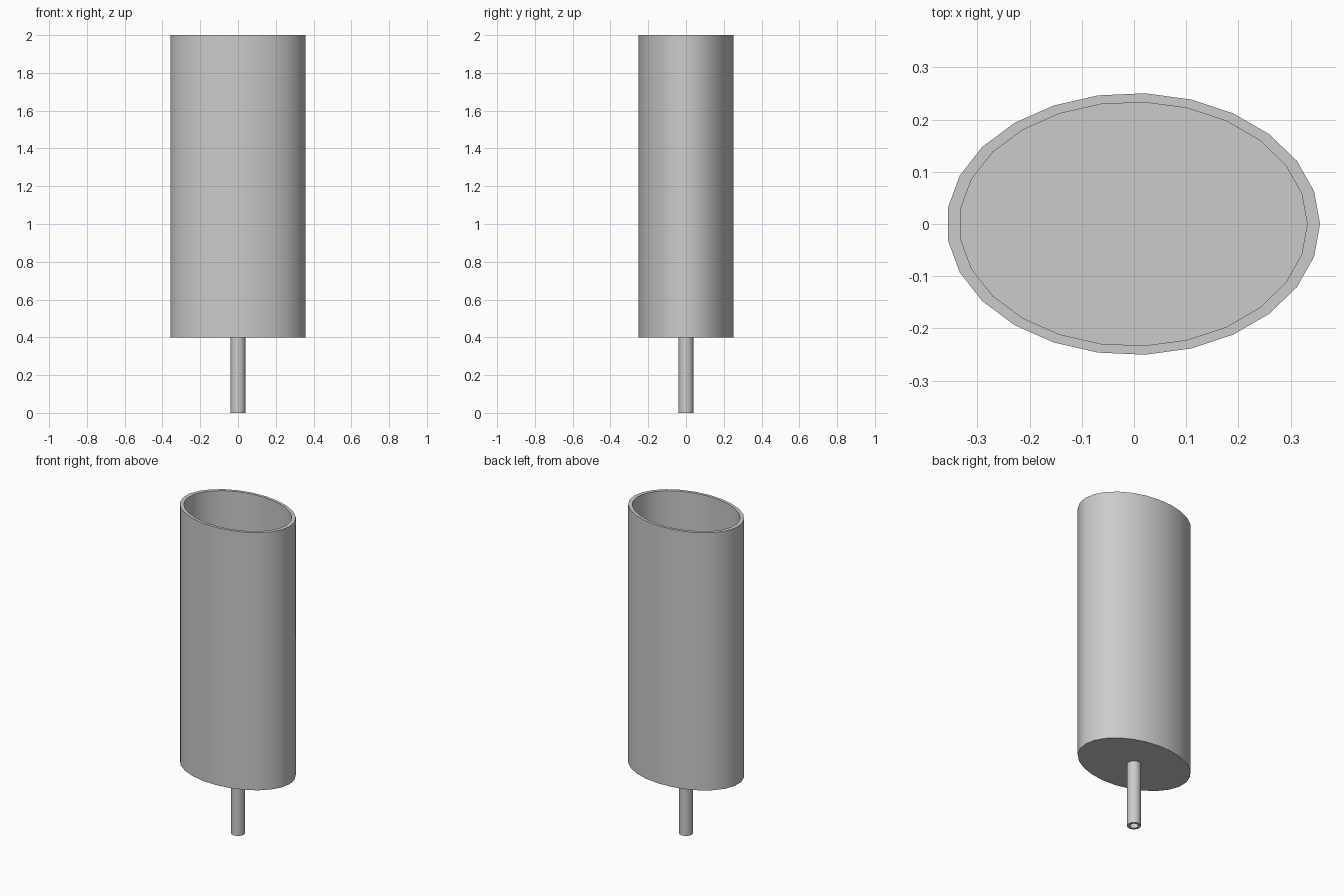
import bpy
import bmesh
from math import cos, sin, tau

cube = bpy.data.objects.get("Cube")
if cube:
    bpy.data.objects.remove(cube, do_unlink=True)

grey = bpy.data.materials.new("plain grey")
grey.use_nodes = True
colour = (0.6, 0.6, 0.6, 1)
grey.diffuse_color = colour
grey.node_tree.nodes["Principled BSDF"].inputs["Base Color"].default_value = colour


def hollow_tube(name, sides, rings, centre_x=0):
    """Skin a closed-ended skin through elliptical rings of (rx, ry, z)."""
    bm = bmesh.new()
    loops = []
    for rx, ry, z in rings:
        loops.append([bm.verts.new((centre_x + rx * cos(tau * i / sides),
                                    ry * sin(tau * i / sides), z))
                      for i in range(sides)])
    for a, b in zip(loops, loops[1:]):
        for i in range(sides):
            j = (i + 1) % sides
            bm.faces.new((a[i], a[j], b[j], b[i]))
    bm.faces.new(loops[0][::-1])
    bm.faces.new(loops[-1])
    bmesh.ops.recalc_face_normals(bm, faces=bm.faces)
    mesh = bpy.data.meshes.new(name)
    bm.to_mesh(mesh)
    bm.free()
    mesh.materials.append(grey)
    obj = bpy.data.objects.new(name, mesh)
    bpy.context.collection.objects.link(obj)
    bpy.ops.object.select_all(action='DESELECT')
    obj.select_set(True)
    bpy.context.view_layer.objects.active = obj
    bpy.ops.object.shade_smooth_by_angle(angle=0.52)
    return obj


# Oval cup: outer wall, rim, inner wall and floor
base, top, floor = 0.4, 2.0, 0.425
rx, ry, inner = 0.358, 0.251, 0.931
hollow_tube("oval_cup", 25, [
    (rx, ry, base), (rx, ry, top),
    (rx * inner, ry * inner, top), (rx * inner, ry * inner, floor)],
    centre_x=-0.0014)

# Hollow stem, open at its lower end
outer_r, bore_r = 0.039, 0.025
hollow_tube("hollow_stem", 24, [
    (outer_r, outer_r, base), (outer_r, outer_r, 0),
    (bore_r, bore_r, 0), (bore_r, bore_r, base - 0.002)])
